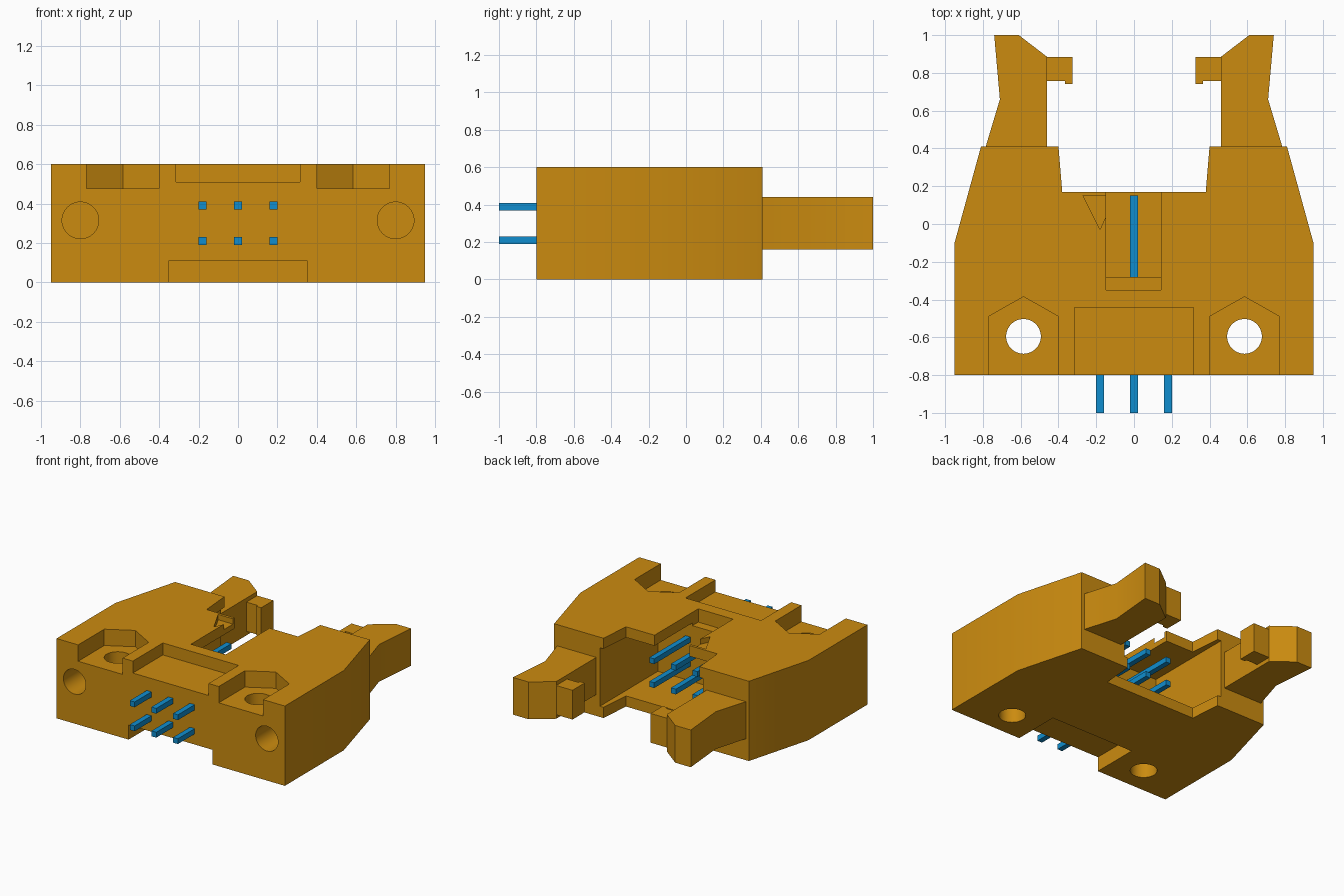
import bpy, bmesh, math

cube = bpy.data.objects.get("Cube")
if cube:
    bpy.data.objects.remove(cube, do_unlink=True)


def material(name, rgb):
    m = bpy.data.materials.new(name)
    m.use_nodes = True
    m.diffuse_color = (*rgb, 1)
    bsdf = next(n for n in m.node_tree.nodes if n.type == 'BSDF_PRINCIPLED')
    bsdf.inputs["Base Color"].default_value = (*rgb, 1)
    return m


OCHRE = material("ochre plastic", (0.60, 0.26, 0.005))
BLUE = material("blue pin", (0.005, 0.27, 0.62))


def prism(name, outline, z0, z1, mat=OCHRE):
    """Extrude a flat outline (x, y) from z0 to z1."""
    bm = bmesh.new()
    face = bm.faces.new([bm.verts.new((x, y, z0)) for x, y in outline])
    top = bmesh.ops.extrude_face_region(bm, geom=[face])["geom"]
    for v in top:
        if isinstance(v, bmesh.types.BMVert):
            v.co.z = z1
    bmesh.ops.recalc_face_normals(bm, faces=bm.faces[:])
    mesh = bpy.data.meshes.new(name)
    bm.to_mesh(mesh)
    bm.free()
    mesh.materials.append(mat)
    ob = bpy.data.objects.new(name, mesh)
    bpy.context.collection.objects.link(ob)
    return ob


def box(name, x0, x1, y0, y1, z0, z1, mat=OCHRE):
    return prism(name, [(x0, y0), (x1, y0), (x1, y1), (x0, y1)], z0, z1, mat)


def circle(cx, cy, r, n=48):
    return [(cx + r * math.cos(2 * math.pi * i / n),
             cy + r * math.sin(2 * math.pi * i / n)) for i in range(n)]


def select_only(ob):
    bpy.ops.object.select_all(action='DESELECT')
    ob.select_set(True)
    bpy.context.view_layer.objects.active = ob


def cut(ob, cutter):
    """Subtract the cutter and remove it."""
    cutter.hide_render = True
    mod = ob.modifiers.new("cut", 'BOOLEAN')
    mod.operation = 'DIFFERENCE'
    mod.solver = 'EXACT'
    mod.object = cutter
    select_only(ob)
    bpy.ops.object.modifier_apply(modifier=mod.name)
    bpy.data.objects.remove(cutter, do_unlink=True)


# Housing with tapered sides and two rear arms
half = [(0.95, -0.8), (0.95, -0.1), (0.81, 0.41), (0.40, 0.41), (0.38, 0.17)]
housing = prism("housing", half + [(-x, y) for x, y in reversed(half)], 0, 0.6)

# Plug cavity, key slot in the roof, and pin-one triangle
cut(housing, box("cavity_cutter", -0.43, 0.43, -0.28, 0.6, 0.08, 0.52))
cut(housing, box("key_slot_cutter", -0.147, 0.143, -0.35, 0.5, 0.50, 0.8))
cut(housing, prism("triangle_cutter",
                   [(-0.27, 0.15), (-0.18, -0.03), (-0.10, 0.15)], 0.56, 0.8))

# Shallow reliefs at the top and bottom of the front
cut(housing, box("top_relief_cutter", -0.315, 0.315, -1, -0.443, 0.51, 0.8))
cut(housing, box("bottom_relief_cutter", -0.35, 0.35, -1, -0.443, -0.2, 0.11))

for s in (-1, 1):
    # Nut pocket, vertical screw hole and blind front hole
    pocket = [(0.40, -1), (0.77, -1), (0.77, -0.49), (0.585, -0.385), (0.40, -0.49)]
    cut(housing, prism("nut_pocket_cutter", [(s * x, y) for x, y in pocket], 0.477, 0.8))
    cut(housing, prism("screw_hole_cutter", circle(s * 0.585, -0.595, 0.092), -0.2, 0.8))
    hole = prism("front_hole_cutter", circle(0, 0, 0.093), -0.3, 0.3)
    hole.rotation_euler.x = math.pi / 2
    hole.location = (s * 0.80, -0.6, 0.315)
    cut(housing, hole)

# Latches with inward hooks
arm = [(0.785, 0.41), (0.71, 0.66), (0.74, 1.0), (0.61, 1.0), (0.46, 0.885),
       (0.46, 0.37), (0.785, 0.37)]
hook = [(0.47, 0.885), (0.325, 0.885), (0.325, 0.74), (0.365, 0.74),
        (0.365, 0.757), (0.47, 0.757)]
latches = []
for s, side in ((1, "left"), (-1, "right")):
    latches.append(prism(side + "_latch", [(s * x, y) for x, y in arm], 0.16, 0.44))
    latches.append(prism(side + "_latch_hook", [(s * x, y) for x, y in hook], 0.19, 0.41))

# Two rows of three contact pins
for row, z in (("lower", 0.21), ("upper", 0.39)):
    for i, x in enumerate((-0.18, 0, 0.18)):
        box(f"{row}_pin_{i + 1}", x - 0.02, x + 0.02, -1.0, 0.15, z - 0.02, z + 0.02, BLUE)

for ob in [housing] + latches:
    select_only(ob)
    bpy.ops.object.shade_smooth_by_angle(angle=math.radians(25))
